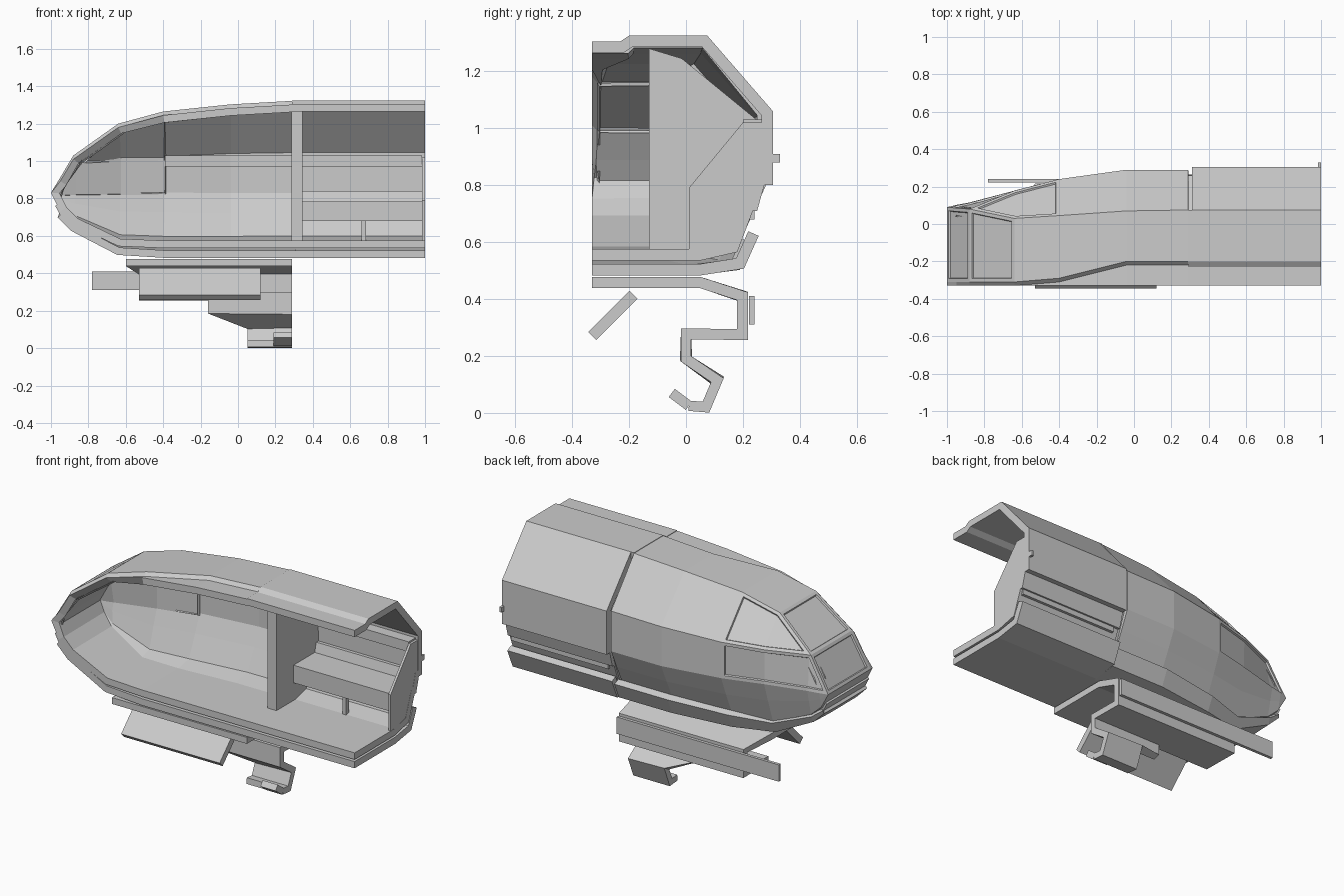
import bpy, bmesh
from mathutils import Vector

cube = bpy.data.objects.get("Cube")
if cube:
    bpy.data.objects.remove(cube, do_unlink=True)

COLOR = (0.6, 0.6, 0.6, 1)
grey = bpy.data.materials.new("light_grey")
grey.use_nodes = True
grey.diffuse_color = COLOR
grey.node_tree.nodes["Principled BSDF"].inputs["Base Color"].default_value = COLOR


def finish(name, bm):
    mesh = bpy.data.meshes.new(name)
    bm.to_mesh(mesh)
    bm.free()
    mesh.materials.append(grey)
    obj = bpy.data.objects.new(name, mesh)
    bpy.context.collection.objects.link(obj)
    return obj


def sheet(name, rows, thickness, offset=0, panes=()):
    """Skin rows of points, sink window panes, then thicken the skin."""
    bm = bmesh.new()
    cache, faces = {}, {}

    def vert(p):
        key = tuple(round(c, 4) for c in p)
        if key not in cache:
            cache[key] = bm.verts.new(key)
        return cache[key]

    for i in range(len(rows) - 1):
        for j in range(len(rows[i]) - 1):
            corners = (rows[i][j], rows[i][j + 1], rows[i + 1][j + 1], rows[i + 1][j])
            loop = list(dict.fromkeys(vert(p) for p in corners))
            if len(loop) > 2:
                faces[i, j] = bm.faces.new(loop)
    bm.normal_update()
    for strip, stations in panes:
        region = [faces[i, strip] for i in stations if (i, strip) in faces]
        rim = bmesh.ops.inset_region(bm, faces=region, thickness=0.018, use_even_offset=True)
        bmesh.ops.inset_region(bm, faces=region, thickness=0.004, depth=-0.009, use_even_offset=True)
    obj = finish(name, bm)
    mod = obj.modifiers.new("thickness", "SOLIDIFY")
    mod.thickness = thickness
    mod.offset = offset
    mod.use_even_offset = True
    return obj


def ribbon(name, path, x0, x1, thickness, offset=0):
    """Bent plate: a y-z path swept along x."""
    return sheet(name, [[(x, y, z) for y, z in path] for x in (x1, x0)], thickness, offset)


def prism(name, outline, x0, x1):
    bm = bmesh.new()
    face = bm.faces.new([bm.verts.new((x0, y, z)) for y, z in outline])
    new = bmesh.ops.extrude_face_region(bm, geom=[face])["geom"]
    bmesh.ops.translate(bm, vec=Vector((x1 - x0, 0, 0)),
                        verts=[v for v in new if isinstance(v, bmesh.types.BMVert)])
    bmesh.ops.recalc_face_normals(bm, faces=bm.faces)
    return finish(name, bm)


def box(name, x0, x1, y0, y1, z0, z1):
    return prism(name, [(y0, z0), (y1, z0), (y1, z1), (y0, z1)], x0, x1)


CUT = -0.33
WALL = 0.04


# Cab shell, one cross-section per station
def cab_section(x, step, ridge, top, y4, z4, y5, z5, bottom, k):
    low = top - (0.02 if k else 0)
    h = z5 - bottom
    yz = [(CUT, low), (step - 0.02, low), (step, top), (ridge, top), (y4, z4), (y5, z5),
          (y5 - 0.05 * k, bottom + 0.61 * h), (y5 - 0.12 * k, bottom + 0.1 * h),
          (y5 - 0.25 * k, bottom), (step, bottom), (step - 0.02, bottom), (CUT, bottom)]
    return [(x, y, z) for y, z in yz]


stations = [
    (0.29, -0.20, 0.075, 1.322, 0.29, 1.06, 0.29, 0.82, 0.535, 1),
    (-0.04, -0.20, 0.07, 1.303, 0.29, 1.055, 0.29, 0.82, 0.535, 1),
    (-0.40, -0.29, 0.045, 1.265, 0.24, 1.04, 0.24, 0.825, 0.535, 0.9),
    (-0.64, -0.31, 0.03, 1.20, 0.178, 1.035, 0.178, 0.83, 0.545, 0.7),
    (-0.88, -0.31, 0.08, 1.03, 0.08, 1.03, 0.115, 0.83, 0.66, 0.3),
    (-0.95, -0.31, 0.085, 0.913, 0.085, 0.913, 0.102, 0.83, 0.73, 0.15),
    (-1.0, -0.31, 0.09, 0.83, 0.09, 0.83, 0.09, 0.83, 0.83, 0)]
sheet("cab_shell", [cab_section(*s) for s in stations], WALL, -1,
      panes=[(2, (3,)), (2, (4, 5)), (3, (2, 3)), (4, (2, 3, 4, 5))])

# Rear shell with stepped side, and the roof strip over the joint
roof = [(CUT, 1.305), (-0.23, 1.305), (-0.20, 1.325), (0.075, 1.325)]
side = [(0.305, 1.06), (0.305, 0.80), (0.275, 0.80), (0.25, 0.71), (0.235, 0.71),
        (0.18, 0.565), (0.05, 0.535), (CUT, 0.535)]
ribbon("rear_shell", roof + side, 0.31, 1, WALL, -1)
ribbon("roof_joint", roof, 0.29, 0.31, WALL, -1)
ribbon("floor_joint", side[-2:], 0.29, 0.31, WALL, -1)


# Underfloor skirt, narrowing and rising toward the nose
def skirt_row(x, shift, lift, k):
    path = [(CUT, 0), (0.05 + shift, 0), (0.19 + shift, 0.022 * k), (0.19 + shift + 0.047 * k, 0.127 * k)]
    return [(x, y, 0.503 + lift + z) for y, z in path]


sheet("rear_skirt", [skirt_row(1, 0, 0, 1), skirt_row(0.31, 0, 0, 1)], WALL)
sheet("cab_skirt", [skirt_row(*s) for s in (
    (0.31, -0.015, 0, 0.8), (-0.04, -0.015, 0, 0.8), (-0.4, -0.06, 0, 0.7),
    (-0.64, -0.12, 0.015, 0.5), (-0.88, -0.13, 0.14, 0.25), (-0.95, -0.13, 0.21, 0.1))], WALL)

# Nose bumper plate
sheet("nose_bumper", [[(x, y, z) for y in (CUT, 0.07)]
                      for x, z in ((-0.968, 0.765), (-0.94, 0.71))], 0.02)

# Partition, end panel and grab nub
prism("partition", [(-0.13, 0.57), (-0.13, 1.28), (-0.015, 1.245), (0.26, 1.02),
                    (0.265, 0.82), (0.17, 0.57)], 0.285, 0.345)
prism("end_panel", [(0.01, 0.57), (0.01, 0.79), (0.2, 1.02), (0.27, 1.02),
                    (0.268, 0.84), (0.23, 0.72), (0.17, 0.57)], 0.985, 0.999)
box("end_nub", 0.985, 1, 0.30, 0.33, 0.88, 0.91)

# Bench with post, and wall ledges
box("bench", 0.345, 0.985, 0.03, 0.24, 0.68, 0.785)
box("bench_post", 0.66, 0.685, 0.04, 0.065, 0.57, 0.68)
box("rear_ledge", 0.345, 0.985, 0.2, 0.28, 0.97, 1.03)
sheet("cab_ledge", [[(x, y + s, 1.0) for y in (0.2, 0.265)]
                    for x, s in ((0.285, 0), (-0.04, 0), (-0.39, -0.05))], 0.06)

# Suspension bracket: upper plate, hook, lip
sheet("bracket", [[(0.29, y, z) for x, y, z in path] if full else path for path in [[
    (-0.6, CUT, 0.458), (-0.6, 0.05, 0.458), (-0.53, 0.198, 0.41),
    (-0.53, 0.198, 0.275), (-0.53, -0.018, 0.278)]] for full in (True, False)], 0.038)
hook = [(-0.16, 0, 0.278), (-0.16, 0, 0.19), (0.05, 0.11, 0.115),
        (0.05, 0.07, 0.02), (0.05, 0.01, 0.025)]
sheet("hook", [[(0.29, y, z) for x, y, z in hook], hook], 0.036)
ribbon("hook_lip", [(0.01, 0.025), (-0.05, 0.07)], 0.19, 0.29, 0.036)

# Diagonal strut and outer rail
ribbon("strut", [(CUT, 0.27), (-0.185, 0.415)], -0.53, 0.12, 0.04)
box("outer_rail", -0.78, 0.29, 0.222, 0.24, 0.31, 0.41)
